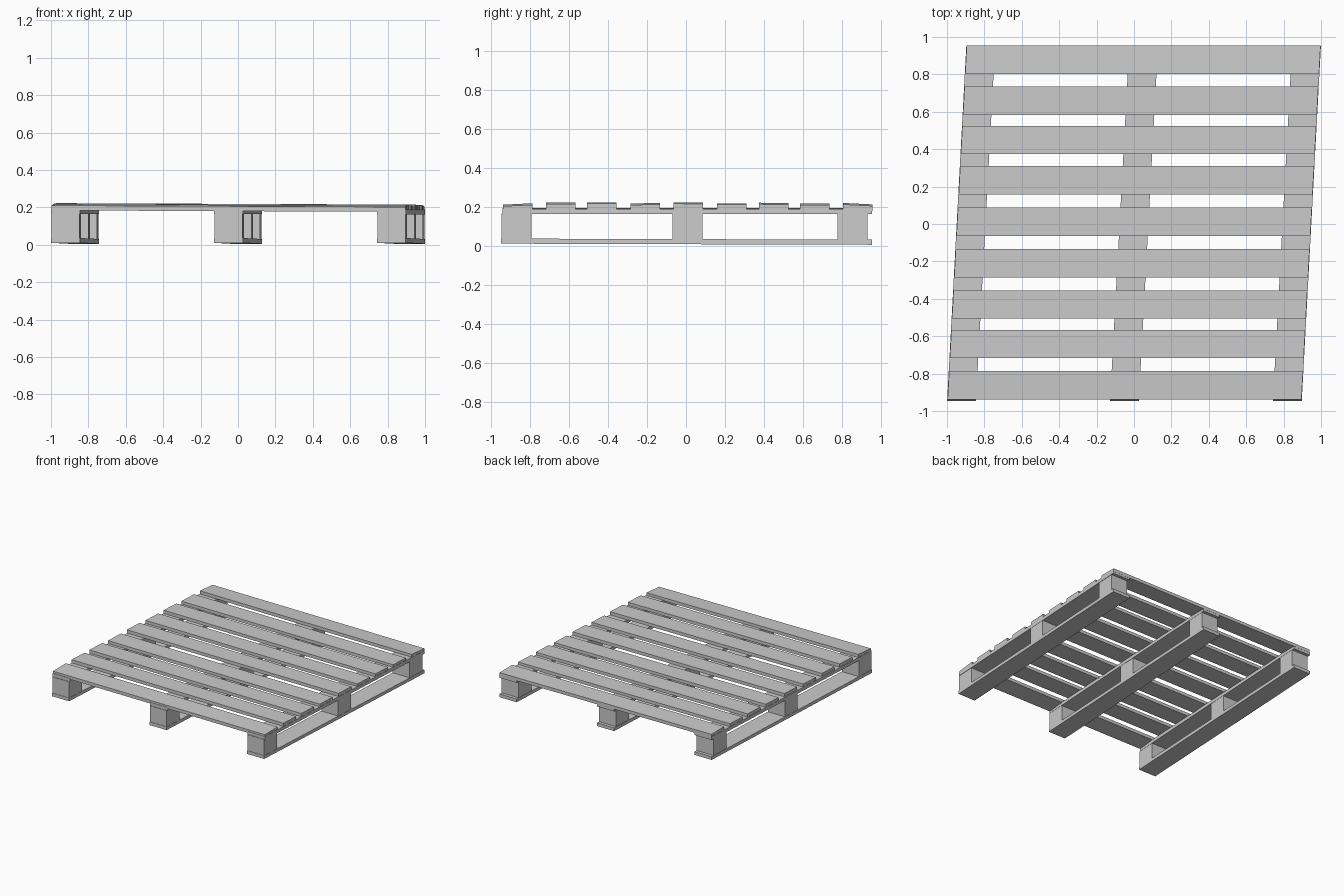
import bpy, bmesh

if "Cube" in bpy.data.objects:
    bpy.data.objects.remove(bpy.data.objects["Cube"])

SLANT = 0.054  # the whole pallet leans sideways along y


def plank(name, cx, half, y0, y1, z0, z1, tilt_x=0.0, tilt_y=0.0):
    """Box sheared along y; tilt_x / tilt_y = height gained per unit of x / y."""
    bm = bmesh.new()
    bmesh.ops.create_cube(bm, size=2)
    yc = (y0 + y1) / 2
    for v in bm.verts:
        y = y1 if v.co.y > 0 else y0
        x = cx + half * v.co.x + SLANT * y
        z = (z1 if v.co.z > 0 else z0) + tilt_x * x + tilt_y * (y - yc)
        v.co = (x, y, z)
    me = bpy.data.meshes.new(name)
    bm.to_mesh(me)
    bm.free()
    ob = bpy.data.objects.new(name, me)
    bpy.context.collection.objects.link(ob)
    return ob


# Deck boards: front y, top height, tilt across the board (slightly uneven)
boards = [(-0.937, 0.210, 0.05), (-0.717, 0.218, 0), (-0.506, 0.219, 0),
          (-0.285, 0.214, 0.01), (-0.063, 0.219, 0), (0.158, 0.214, 0),
          (0.373, 0.216, -0.01), (0.583, 0.213, 0), (0.803, 0.212, -0.05)]
for i, (y, top, tilt) in enumerate(boards):
    plank(f"deck_board_{i + 1}", 0, 0.946, y, y + 0.151, top - 0.026, top, -0.004, tilt)

# Three rows: lower runner, upper runner and three spacer blocks each
for side, cx in (("left", -0.871), ("middle", 0), ("right", 0.871)):
    plank(f"{side}_lower_runner", cx, 0.077, -0.947, 0.953, 0.008, 0.034, 0, -0.003)
    plank(f"{side}_upper_runner", cx, 0.077, -0.940, 0.953, 0.164, 0.191, -0.002, 0)
    for pos, y in (("front", -0.944), ("centre", -0.068), ("back", 0.777)):
        plank(f"{side}_{pos}_block", cx, 0.075, y, y + 0.152, 0.032, 0.166)
